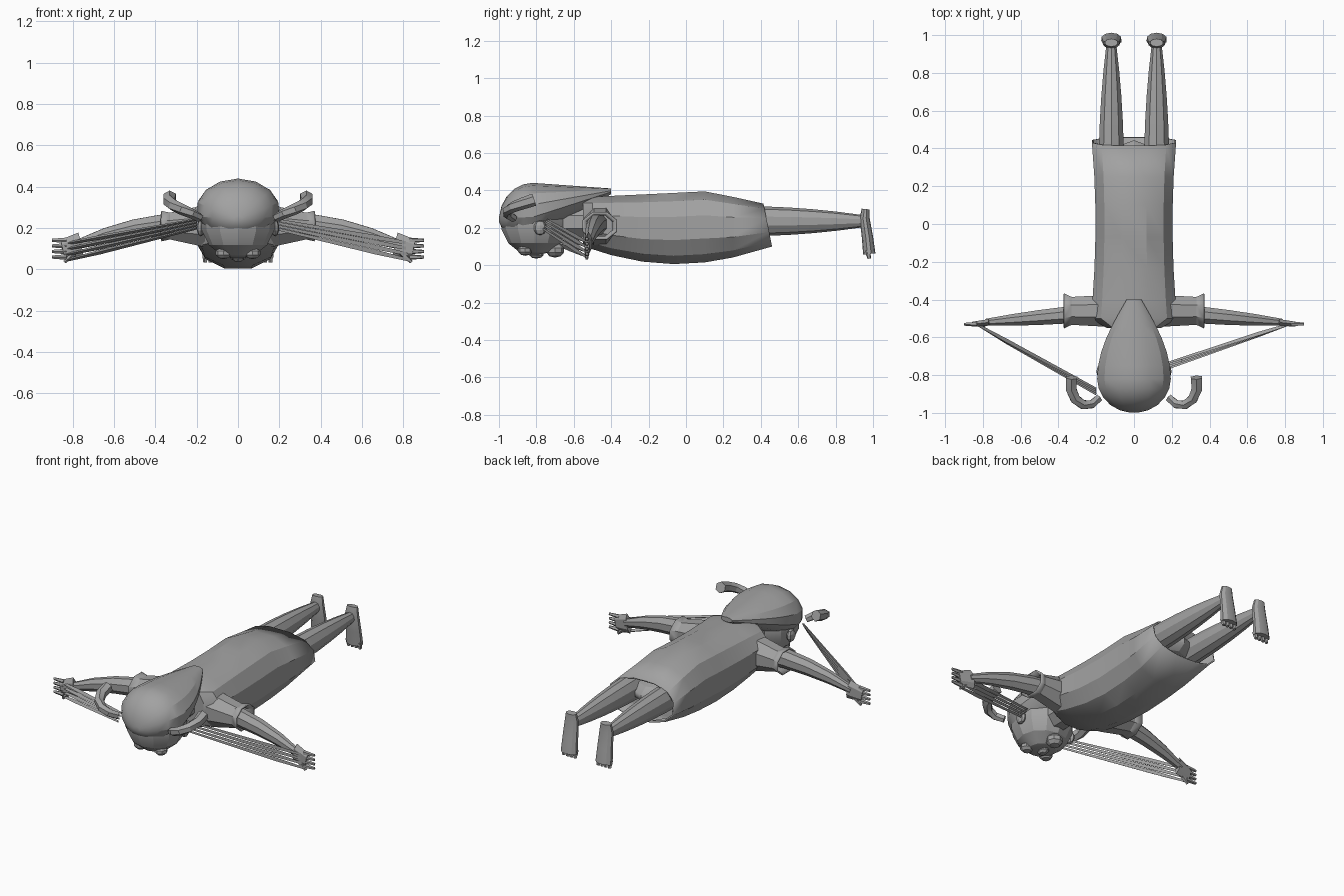
import bpy, math
from mathutils import Vector

cube = bpy.data.objects.get("Cube")
if cube:
    bpy.data.objects.remove(cube)

grey = bpy.data.materials.new("plain grey")
grey.use_nodes = True
grey.diffuse_color = (0.36, 0.36, 0.36, 1)
grey.node_tree.nodes["Principled BSDF"].inputs["Base Color"].default_value = grey.diffuse_color


def span(start, end, count):
    return [start + (end - start) * i / (count - 1) for i in range(count)]


def finish(obj, name):
    """Name, colour and shade one part."""
    obj.name = obj.data.name = name
    obj.data.materials.append(grey)
    bpy.ops.object.select_all(action='DESELECT')
    obj.select_set(True)
    bpy.context.view_layer.objects.active = obj
    bpy.ops.object.mode_set(mode='EDIT')
    bpy.ops.mesh.select_all(action='SELECT')
    bpy.ops.mesh.normals_make_consistent(inside=False)
    bpy.ops.object.mode_set(mode='OBJECT')
    bpy.ops.object.shade_smooth_by_angle(angle=math.radians(25))
    return obj


def loft(name, rings, sides=8, open_end=False, power=1):
    """Skin rings, each given as centre, half-axis u, half-axis v."""
    verts, faces = [], []
    for centre, u, v in rings:
        for i in range(sides):
            angle = math.tau * (i + 0.5) / sides
            c, s = math.cos(angle), math.sin(angle)
            c = math.copysign(abs(c) ** power, c)
            s = math.copysign(abs(s) ** power, s)
            verts.append(Vector(centre) + Vector(u) * c + Vector(v) * s)
    for row in range(0, len(verts) - sides, sides):
        for i in range(sides):
            j = (i + 1) % sides
            faces.append((row + i, row + j, row + sides + j, row + sides + i))
    faces.append(tuple(range(sides)))
    if not open_end:
        faces.append(tuple(range(len(verts) - sides, len(verts))))
    mesh = bpy.data.meshes.new(name)
    mesh.from_pydata(verts, [], faces)
    obj = bpy.data.objects.new(name, mesh)
    bpy.context.collection.objects.link(obj)
    return finish(obj, name)


def body(name, rule, stations, sides, **options):
    """Loft along y; the rule gives half width, bottom and top at each station."""
    rings = []
    for y in stations:
        width, bottom, top = rule(y)
        rings.append(((0, y, (bottom + top) / 2), (width, 0, 0), (0, 0, (top - bottom) / 2)))
    return loft(name, rings, sides, **options)


def limb(name, path, radii, flat=1, sides=6):
    """Tapered limb along a path; flat scales the section's second axis."""
    points = [Vector(p) for p in path]
    rings = []
    for i, point in enumerate(points):
        ahead = points[min(i + 1, len(points) - 1)] - points[max(i - 1, 0)]
        ahead.normalize()
        reference = Vector((0, 1, 0)) if abs(ahead.z) > 0.8 else Vector((0, 0, 1))
        u = ahead.cross(reference).normalized()
        rings.append((point, u * radii[i], ahead.cross(u) * radii[i] * flat))
    return loft(name, rings, sides)


def ball(name, centre, radii, segments=12):
    bpy.ops.mesh.primitive_uv_sphere_add(segments=segments, ring_count=segments // 2 + 1,
                                         location=centre)
    obj = bpy.context.object
    obj.scale = radii
    return finish(obj, name)


def thicken(obj):
    obj.modifiers.new("cloth thickness", 'SOLIDIFY').thickness = 0.01


def dress_rule(y):
    width = min(0.21 + y * y / 10, 0.15 + 2 * (y + 0.55))
    slope = 0.2 if y > 0.1 else 0.05
    return width, 0.4 * (y + 0.05) ** 2, 0.4 - slope * abs(y - 0.1)


crown = -0.82


def hair_rule(y):
    if y < crown:
        rounding = math.sqrt(1 - ((y - crown) / 0.18) ** 2)
        return 0.2 * rounding, 0.24 - 0.1 * rounding, 0.24 + 0.2 * rounding
    back = (y - crown) / 0.42
    width = 0.04 + 0.16 * math.cos(back * math.pi / 2)
    return width, 0.14 + 0.24 * back, 0.44 - 0.03 * back


# Dress with an open hem, and the hips inside it
dress = body("dress", dress_rule, [-0.55, -0.5] + span(-0.4, 0.1, 4) + [0.25, 0.44],
             12, open_end=True, power=0.85)
for vert in dress.data.vertices[-12:]:
    vert.co.y += (0.2 - vert.co.z) / 5
thicken(dress)
ball("hips", (0, 0.2, 0.23), (0.18, 0.25, 0.08))

# Head, face down, with hair swept over the back
ball("head", (0, -0.81, 0.23), (0.18, 0.18, 0.18))
limb("neck", [(0, -0.7, 0.23), (0, -0.5, 0.23)], [0.09, 0.09], sides=8)
front = [crown - 0.18 * math.cos(angle) for angle in span(0.1, math.pi / 2, 6)]
body("hair", hair_rule, front + span(-0.75, -0.4, 6), 14)
ball("nose", (0, -0.8, 0.06), (0.03, 0.04, 0.025), 8)
ball("mouth", (0, -0.7, 0.08), (0.05, 0.05, 0.04), 8)

for side, s in (("left", 1), ("right", -1)):
    # Short flared sleeve
    sleeve = loft(side + "_sleeve", [
        ((s * x, -0.46, 0.21), (0, depth, 0), (0, 0, height))
        for x, depth, height in ((0.16, 0.09, 0.11), (0.33, 0.08, 0.07), (0.37, 0.1, 0.08))],
        open_end=True)
    thicken(sleeve)

    # Arm thinning towards the wrist, then a flat palm
    reach = span(0, 1, 5)
    limb(side + "_arm",
         [(s * (0.22 + 0.56 * t), -0.47 - 0.05 * t, 0.22 - 0.1 * t * t) for t in reach],
         [0.05 - 0.03 * t * t for t in reach], flat=1.2, sides=8)
    limb(side + "_palm", [(s * 0.76, -0.52, 0.12), (s * 0.85, -0.53, 0.1)],
         [0.02, 0.015], flat=3)

    # Fingers fanning out, and taut strands from hand to head
    root = Vector((s * 0.17, -0.77, 0.2)) if s > 0 else Vector((s * 0.2, -0.9, 0.2))
    for i in range(4):
        z = 0.06 + 0.027 * i
        limb(f"{side}_finger_{i + 1}", [(s * 0.83, -0.53, z), (s * 0.9, -0.53, z)],
             [0.014, 0.008], sides=5)
        start = root + Vector((0, 0.01, 0.014)) * i
        end = Vector((s * 0.83, -0.53, z - 0.015))
        limb(f"{side}_strand_{i + 1}", [start, start.lerp(end, 0.75), end],
             [0.007, 0.013, 0.008], sides=3)
    limb(side + "_thumb", [(s * 0.79, -0.53, 0.08), (s * 0.84, -0.53, 0.035)],
         [0.015, 0.008], sides=5)

    # Curled bunch of hair
    curl = span(0, 1, 6)
    turns = [math.radians(220 + 160 * t) for t in curl]
    limb(side + "_bunch",
         [(s * (0.25 + 0.085 * math.cos(a)), -0.85 + 0.11 * math.sin(a), 0.25 + 0.1 * t)
          for a, t in zip(turns, curl)],
         [0.022 + 0.012 * t for t in curl])

    # Ear and eye
    ball(side + "_ear", (s * 0.18, -0.78, 0.2), (0.02, 0.035, 0.04), 8)
    ball(side + "_eye", (s * 0.07, -0.86, 0.08), (0.04, 0.04, 0.03), 8)

    # Leg narrowing to the ankle, and a foot with its toes pointing down
    stations = span(0.3, 0.94, 6)
    limb(side + "_leg", [(s * 0.12, y, 0.235) for y in stations],
         [0.07 - (y - 0.3) ** 2 / 10 for y in stations], flat=1.15, sides=10)
    limb(side + "_foot", [(s * 0.12, 0.96, 0.3), (s * 0.12, 0.955, 0.25),
                          (s * 0.12, 0.97, 0.15), (s * 0.12, 0.98, 0.06)],
         [0.035, 0.045, 0.05, 0.055], flat=0.6, sides=10)
    for i in range(4):
        x = s * (0.08 + 0.026 * i)
        limb(f"{side}_toe_{i + 1}", [(x, 0.97, 0.08), (x, 0.98, 0.035)],
             [0.016, 0.01], sides=5)
